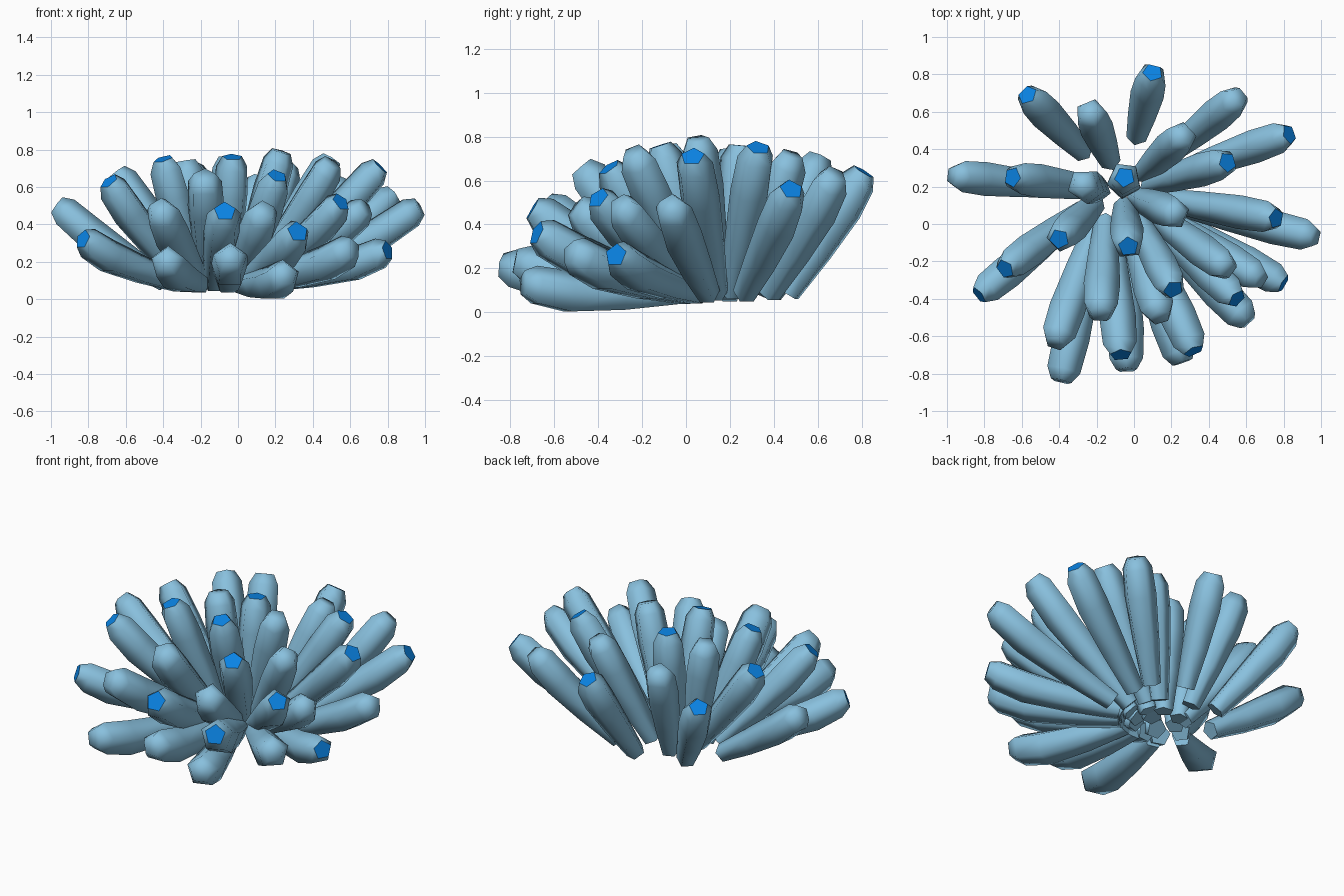
import bpy, bmesh, math
from mathutils import Vector

cube = bpy.data.objects.get("Cube")
if cube:
    bpy.data.objects.remove(cube)


def make_material(name, rgb):
    mat = bpy.data.materials.new(name)
    mat.use_nodes = True
    mat.diffuse_color = (*rgb, 1)
    mat.node_tree.nodes["Principled BSDF"].inputs["Base Color"].default_value = (*rgb, 1)
    return mat


pale_blue = make_material("pale_blue", (0.25, 0.53, 0.73))
bright_blue = make_material("bright_blue", (0.003, 0.23, 0.78))

CENTRE = Vector((-0.06, 0.17, 0))
BASE_HEIGHT = 0.085
SIDES = 5
SAG = 0.03


def root_position(tip):
    """Rear and wide tentacles root further out; the right flank is set apart."""
    spread = max(0.24, 0.45 * tip.y + 0.1, 0.3 * abs(tip.x))
    root = CENTRE.lerp(Vector((tip.x, tip.y, 0)), spread)
    if tip.x < -0.05 and tip.y < 0.24 or tip.x < -0.9:
        root.x -= 0.065
    root.z = BASE_HEIGHT
    return root


def tentacle(name, tip, coloured):
    """Five-sided club from the base patch to the tip, with a tapered end."""
    tip = Vector(tip)
    girth = 1.08 if tip.y < -0.45 else 1.0
    base = root_position(tip)
    axis = tip - base
    length = axis.length
    axis.normalize()
    side = axis.cross(Vector((0, 0, 1))).normalized()
    up = side.cross(axis)
    sag = SAG * up.z ** 2

    # Distance along the axis, radius and share of the sag for each ring
    profile = [(0, 0.056, 0), (length * 0.35, 0.079, 0.7), (length * 0.7, 0.095, 1),
               (length - 0.06, 0.088, 0.3), (length, 0.055, 0)]
    bm = bmesh.new()
    rings = []
    for dist, radius, droop in profile:
        middle = base + axis * dist - up * sag * droop
        ring = []
        for i in range(SIDES):
            a = math.tau * i / SIDES + math.pi / 2
            offset = side * math.cos(a) + up * math.sin(a)
            ring.append(bm.verts.new(middle + offset * radius * girth))
        rings.append(ring)
    for lower, upper in zip(rings, rings[1:]):
        for i in range(SIDES):
            j = (i + 1) % SIDES
            bm.faces.new((lower[i], lower[j], upper[j], upper[i])).smooth = True

    # Crisp flat root and coloured end; a plain end blends into the body
    root, end = bm.faces.new(rings[0]), bm.faces.new(rings[-1])
    end.material_index = int(coloured)
    end.smooth = not coloured
    for face in (root, end):
        for edge in face.edges:
            edge.smooth = face.smooth
    bmesh.ops.recalc_face_normals(bm, faces=bm.faces)

    mesh = bpy.data.meshes.new(name)
    bm.to_mesh(mesh)
    bm.free()
    mesh.materials.append(pale_blue)
    mesh.materials.append(bright_blue)
    bpy.context.collection.objects.link(bpy.data.objects.new(name, mesh))


# Tip positions of the tentacles with bright ends
bright_tips = [
    (.10, .81, .64), (-.57, .69, .60), (.83, .48, .56), (.50, .33, .75),
    (-.65, .25, .68), (-.05, .25, .76), (-.40, -.08, .75), (-.03, -.12, .76),
    (-.69, -.24, .63), (.76, .03, .71), (-.83, -.38, .32), (.21, -.35, .66),
    (.55, -.40, .52), (.80, -.32, .26), (-.07, -.70, .47), (.32, -.68, .36),
]
# Tip positions of the plain tentacles
plain_tips = [
    (.56, .68, .63), (-.24, .61, .71), (.27, .48, .72), (-.97, .26, .50),
    (-.28, .21, .74), (.97, -.07, .49), (.23, .05, .79), (-.42, -.64, .49),
    (-.39, -.84, .21), (-.18, -.48, .66), (-.04, -.78, .23), (.26, -.74, .13),
    (.61, -.52, .27), (.68, -.30, .49), (.14, -.50, .48), (.50, -.24, .73),
]

for n, tip in enumerate(bright_tips, 1):
    tentacle(f"bright_tentacle_{n}", tip, True)
for n, tip in enumerate(plain_tips, 1):
    tentacle(f"plain_tentacle_{n}", tip, False)
